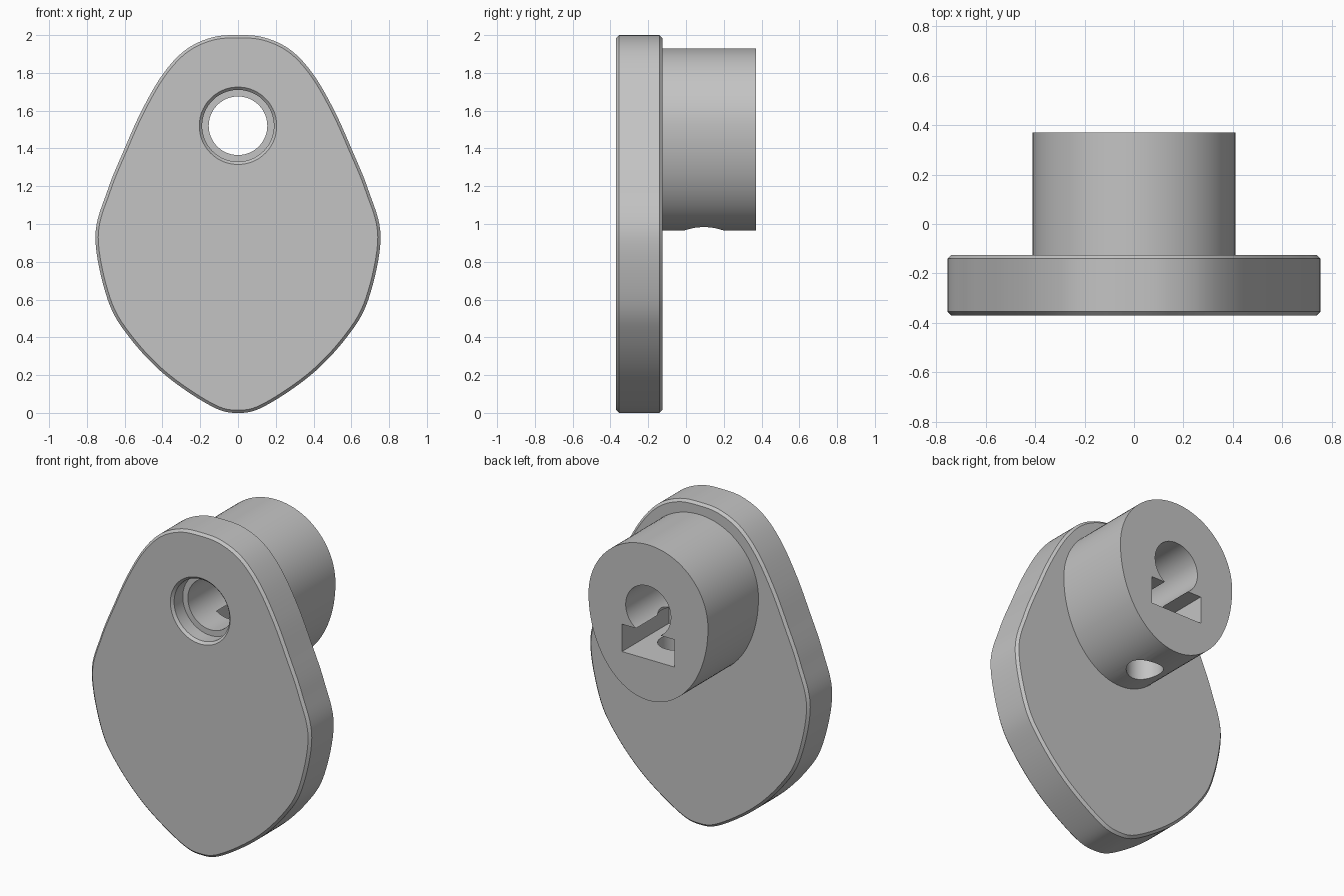
import bpy, math
from mathutils import Vector

old = bpy.data.objects.get("Cube")
if old:
    bpy.data.objects.remove(old, do_unlink=True)

grey = bpy.data.materials.new("plain_grey")
grey.use_nodes = True
grey.diffuse_color = (0.55, 0.55, 0.55, 1)
grey.node_tree.nodes["Principled BSDF"].inputs["Base Color"].default_value = (0.55, 0.55, 0.55, 1)

BORE_Z = 1.52


def ellipse(rx, up, down, z=BORE_Z, n=96):
    """Closed (x, z) outline with separate upper and lower heights."""
    out = []
    for i in range(n):
        a = 2 * math.pi * i / n
        s = math.sin(a)
        out.append((rx * math.cos(a), z + s * (up if s > 0 else down)))
    return out


def smooth_loop(points, steps=8):
    """Closed Catmull-Rom curve through the points."""
    pts = [Vector(p) for p in points]
    n, out = len(pts), []
    for i in range(n):
        a, b, c, d = (pts[(i + k) % n] for k in (-1, 0, 1, 2))
        for s in range(steps):
            t = s / steps
            out.append(0.5 * (2 * b + (c - a) * t + (2 * a - 5 * b + 4 * c - d) * t ** 2
                              + (3 * b - a - 3 * c + d) * t ** 3))
    return [tuple(p) for p in out]


def inset(outline, d):
    """Move an outline inward along its normals."""
    n, out = len(outline), []
    for i, p in enumerate(outline):
        t = Vector(outline[(i + 1) % n]) - Vector(outline[i - 1])
        t.normalize()
        out.append((p[0] - t.y * d, p[1] + t.x * d))
    return out


def loft(name, rings):
    """Solid from (y, outline) rings, capped at both ends."""
    n = len(rings[0][1])
    verts = [(x, y, z) for y, outline in rings for x, z in outline]
    faces = [tuple(range(n)), tuple(reversed(range(len(verts) - n, len(verts))))]
    for r in range(len(rings) - 1):
        for i in range(n):
            j = (i + 1) % n
            faces.append((r * n + j, r * n + i, (r + 1) * n + i, (r + 1) * n + j))
    me = bpy.data.meshes.new(name)
    me.from_pydata(verts, [], faces)
    me.materials.append(grey)
    ob = bpy.data.objects.new(name, me)
    bpy.context.collection.objects.link(ob)
    return ob


# Egg-shaped plate with chamfered rims
right = [(0.14, 1.987), (0.28, 1.92), (0.4, 1.79), (0.51, 1.6), (0.6, 1.4), (0.69, 1.18),
         (0.755, 0.93), (0.69, 0.6), (0.575, 0.4), (0.385, 0.2), (0.14, 0.035)]
half = [(0, 2)] + right + [(0, 0)]
egg = smooth_loop(half + [(-x, z) for x, z in reversed(right)])[::-1]
rim = inset(egg, 0.015)
plate = loft("cam_plate", [(-0.37, rim), (-0.355, egg), (-0.14, egg), (-0.125, rim)])

# Hub, overlapping the plate so they fuse
hub = loft("hub", [(-0.2, ellipse(0.41, 0.41, 0.555)), (0.37, ellipse(0.41, 0.41, 0.555))])


def disc(r):
    return ellipse(r, r, r)


# Cutters: shaft bore, counterbore with chamfered mouth, nut slot, set-screw hole
bore = loft("bore_cutter", [(-0.5, disc(0.155)), (0.5, disc(0.155))])
counterbore = loft("counterbore_cutter", [(-0.385, disc(0.22)), (-0.355, disc(0.19)), (-0.27, disc(0.19))])
slot = loft("nut_slot_cutter", [(y, [(0.18, 1.22), (0.18, 1.39), (-0.18, 1.39), (-0.18, 1.22)])
                                for y in (-0.09, 0.5)])
bpy.ops.mesh.primitive_cylinder_add(vertices=64, radius=0.105, depth=0.72, location=(0, 0.095, 1.16))
screw = bpy.context.object
screw.name = "screw_hole_cutter"
screw.data.materials.append(grey)

for tool, op in [(hub, 'UNION'), (bore, 'DIFFERENCE'), (counterbore, 'DIFFERENCE'),
                 (slot, 'DIFFERENCE'), (screw, 'DIFFERENCE')]:
    mod = plate.modifiers.new(tool.name, 'BOOLEAN')
    mod.object, mod.operation, mod.solver = tool, op, 'EXACT'

# Bake the booleans and remove the helper solids
bpy.context.view_layer.update()
baked = bpy.data.meshes.new_from_object(plate.evaluated_get(bpy.context.evaluated_depsgraph_get()))
plate.modifiers.clear()
plate.data = baked
plate.name = "cam_plate_with_hub"
for tool in (hub, bore, counterbore, slot, screw):
    bpy.data.objects.remove(tool, do_unlink=True)

bpy.ops.object.select_all(action='DESELECT')
plate.select_set(True)
bpy.context.view_layer.objects.active = plate
bpy.ops.object.shade_smooth_by_angle(angle=math.radians(25))
